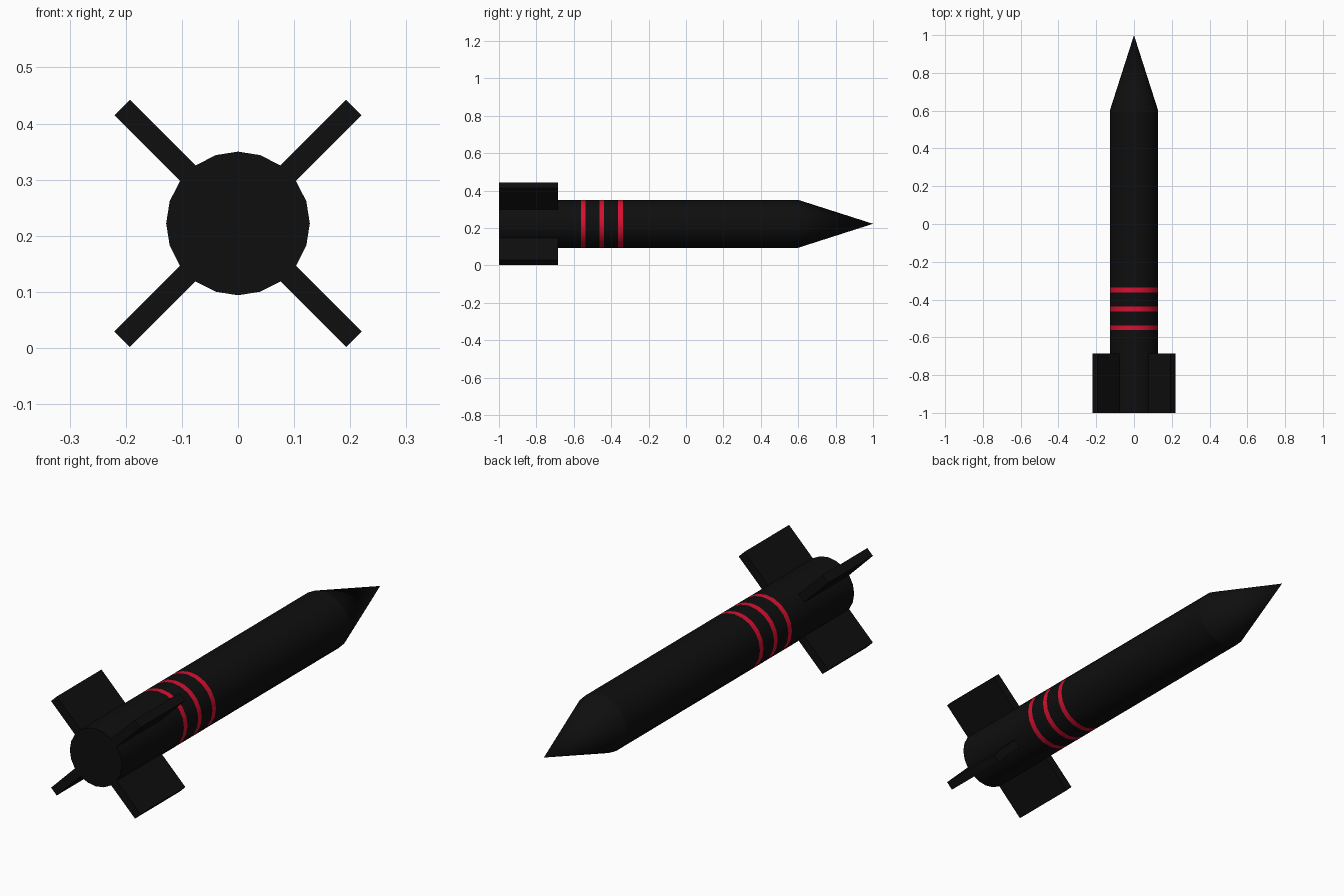
import bpy, bmesh, math
from mathutils import Matrix

if "Cube" in bpy.data.objects:
    bpy.data.objects.remove(bpy.data.objects["Cube"])

CZ, R, SIDES = 0.222, 0.128, 20


def material(name, color):
    m = bpy.data.materials.new(name)
    m.diffuse_color = (*color, 1)
    m.use_nodes = True
    m.node_tree.nodes["Principled BSDF"].inputs["Base Color"].default_value = m.diffuse_color
    return m


black = material("matte black", (0.0045, 0.0045, 0.0045))
red = material("stripe red", (0.68, 0.005, 0.03))


def make_object(name, bm, mats):
    bmesh.ops.recalc_face_normals(bm, faces=bm.faces)
    mesh = bpy.data.meshes.new(name)
    bm.to_mesh(mesh)
    bm.free()
    for m in mats:
        mesh.materials.append(m)
    ob = bpy.data.objects.new(name, mesh)
    bpy.context.collection.objects.link(ob)
    return ob


def smooth(ob):
    bpy.ops.object.select_all(action='DESELECT')
    ob.select_set(True)
    bpy.context.view_layer.objects.active = ob
    bpy.ops.object.shade_smooth_by_angle(angle=math.radians(30))


def ring(bm, y):
    return [bm.verts.new((R * math.sin(math.tau * i / SIDES), y,
                          CZ + R * math.cos(math.tau * i / SIDES)))
            for i in range(SIDES)]


# Body tube: rings at the stripe borders, every second band is red
stripes = (-0.55, -0.45, -0.35)
ys = [-1.0] + [s + d for s in stripes for d in (-0.0125, 0.0125)] + [0.6]
bm = bmesh.new()
rings = [ring(bm, y) for y in ys]
bm.faces.new(rings[0])
for k, (a, b) in enumerate(zip(rings, rings[1:])):
    for i in range(SIDES):
        j = (i + 1) % SIDES
        f = bm.faces.new((a[i], a[j], b[j], b[i]))
        f.material_index = k % 2
smooth(make_object("body_tube", bm, [black, red]))

# Nose cone
bm = bmesh.new()
base = ring(bm, 0.6)
tip = bm.verts.new((0, 1.0, CZ))
for i in range(SIDES):
    bm.faces.new((base[i], base[(i + 1) % SIDES], tip))
smooth(make_object("nose_cone", bm, [black]))

# Four diagonal tail fins
r0, r1, thick, y0, y1 = 0.11, 0.292, 0.039, -1.0, -0.685
for n in range(4):
    bm = bmesh.new()
    bmesh.ops.create_cube(bm, size=1)
    place = (Matrix.Translation((0, 0, CZ))
             @ Matrix.Rotation(math.radians(45 + 90 * n), 4, 'Y')
             @ Matrix.Translation(((r0 + r1) / 2, (y0 + y1) / 2, 0))
             @ Matrix.Diagonal((r1 - r0, y1 - y0, thick, 1)))
    bmesh.ops.transform(bm, matrix=place, verts=bm.verts)
    make_object(f"tail_fin_{n + 1}", bm, [black])
